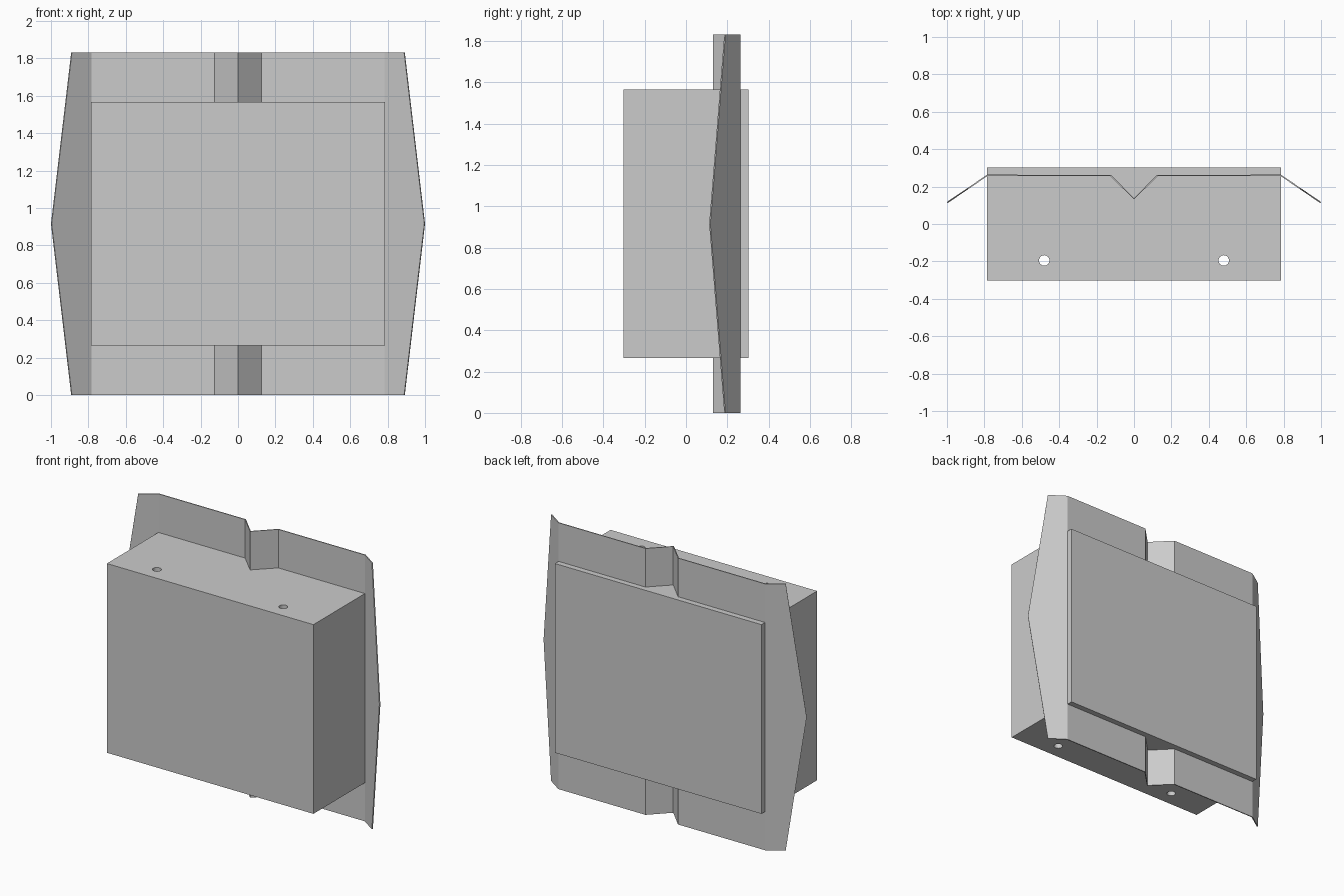
import bpy
import bmesh

cube = bpy.data.objects.get("Cube")
if cube:
    bpy.data.objects.remove(cube, do_unlink=True)

grey = bpy.data.materials.new("light_grey")
grey.use_nodes = True
colour = (0.6, 0.6, 0.6, 1)
grey.diffuse_color = colour
grey.node_tree.nodes["Principled BSDF"].inputs["Base Color"].default_value = colour

HEIGHT = 1.83
MID = HEIGHT / 2


def add_object(name, bm):
    bmesh.ops.recalc_face_normals(bm, faces=bm.faces)
    mesh = bpy.data.meshes.new(name)
    bm.to_mesh(mesh)
    bm.free()
    mesh.materials.append(grey)
    obj = bpy.data.objects.new(name, mesh)
    bpy.context.collection.objects.link(obj)
    return obj


# Solid block body
bm = bmesh.new()
bmesh.ops.create_cube(bm, size=1)
bmesh.ops.scale(bm, vec=(1.57, 0.605, 1.3), verts=bm.verts)
bmesh.ops.translate(bm, vec=(0, 0, MID), verts=bm.verts)
body = add_object("block_body", bm)

# Two vertical through holes near the front
for side, x in (("left", 0.48), ("right", -0.48)):
    bm = bmesh.new()
    bmesh.ops.create_cone(bm, cap_ends=True, segments=24, radius1=0.028,
                          radius2=0.028, depth=2)
    bmesh.ops.translate(bm, vec=(x, -0.195, MID), verts=bm.verts)
    cutter = add_object(side + "_hole_cutter", bm)
    cutter.hide_render = True
    cutter.hide_set(True)
    cutter.display_type = 'WIRE'
    cut = body.modifiers.new(side + "_hole", 'BOOLEAN')
    cut.object = cutter
    cut.solver = 'EXACT'

# Folded sheet: centre groove, flat panels and pointed side wings
folds = [(-0.785, 0.26), (-0.125, 0.26), (0, 0.135), (0.125, 0.26), (0.785, 0.26)]
bm = bmesh.new()
columns = [(bm.verts.new((x, y, 0)), bm.verts.new((x, y, HEIGHT))) for x, y in folds]
for (a, b), (c, d) in zip(columns, columns[1:]):
    bm.faces.new((a, c, d, b))
for side, (low, high) in ((-1, columns[0]), (1, columns[-1])):
    rim = [bm.verts.new((side * x, y, z)) for x, y, z in
           ((0.89, 0.188, 0), (0.998, 0.115, MID), (0.89, 0.188, HEIGHT))]
    bm.faces.new([low] + rim + [high])
sheet = add_object("folded_sheet", bm)
solid = sheet.modifiers.new("sheet_thickness", 'SOLIDIFY')
solid.thickness = 0.007
solid.offset = 0
